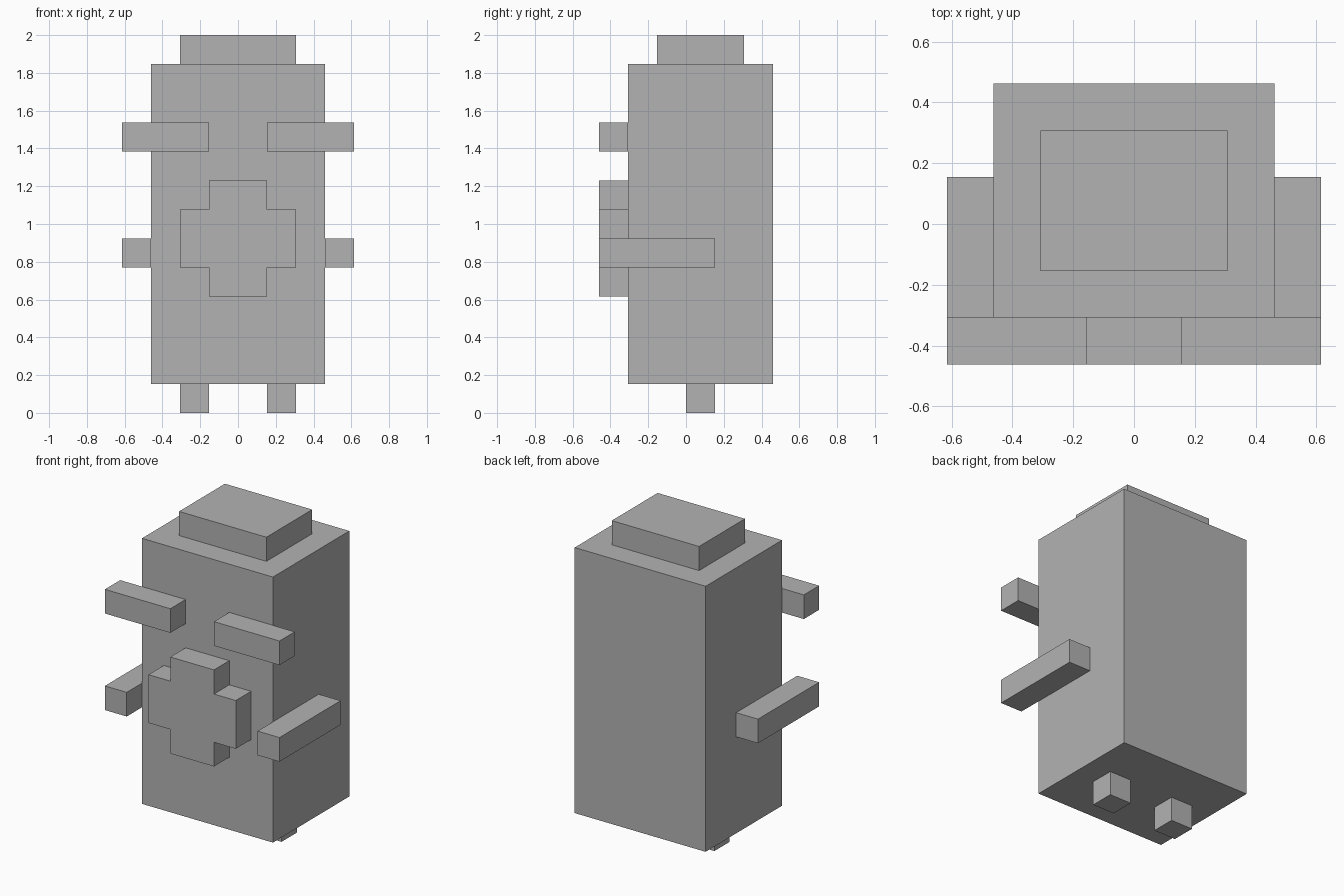
import bpy
import bmesh

cube = bpy.data.objects.get("Cube")
if cube:
    bpy.data.objects.remove(cube)

U = 2 / 13  # one grid block

grey = bpy.data.materials.new("plain_grey")
grey.use_nodes = True
colour = (0.45, 0.45, 0.45, 1)
grey.diffuse_color = colour
grey.node_tree.nodes["Principled BSDF"].inputs["Base Color"].default_value = colour


def prism(name, outline, y0, y1):
    """Extrude an x-z outline, measured in blocks, from y0 to y1."""
    bm = bmesh.new()
    face = bm.faces.new([bm.verts.new((x * U, y0 * U, z * U)) for x, z in outline])
    extruded = bmesh.ops.extrude_face_region(bm, geom=[face])["geom"]
    verts = [v for v in extruded if isinstance(v, bmesh.types.BMVert)]
    bmesh.ops.translate(bm, verts=verts, vec=(0, (y1 - y0) * U, 0))
    bmesh.ops.recalc_face_normals(bm, faces=bm.faces)
    mesh = bpy.data.meshes.new(name)
    bm.to_mesh(mesh)
    bm.free()
    mesh.materials.append(grey)
    obj = bpy.data.objects.new(name, mesh)
    bpy.context.collection.objects.link(obj)
    return obj


def box(name, x, y, z):
    (x0, x1), (z0, z1) = x, z
    return prism(name, [(x0, z0), (x1, z0), (x1, z1), (x0, z1)], *y)


# Trunk and raised cap
box("body", (-3, 3), (-2, 3), (1, 12))
box("top_cap", (-2, 2), (-1, 2), (12, 13))

# Cross-shaped snout on the front
half = [(1, 4), (1, 5), (2, 5), (2, 7), (1, 7), (1, 8)]
prism("snout", half + [(-x, z) for x, z in reversed(half)], -3, -2)

# Paired brows, arms and feet
for side, s in (("left", 1), ("right", -1)):
    box(side + "_brow", (s, 4 * s), (-3, -2), (9, 10))
    box(side + "_arm", (3 * s, 4 * s), (-3, 1), (5, 6))
    box(side + "_foot", (s, 2 * s), (0, 1), (0, 1))
